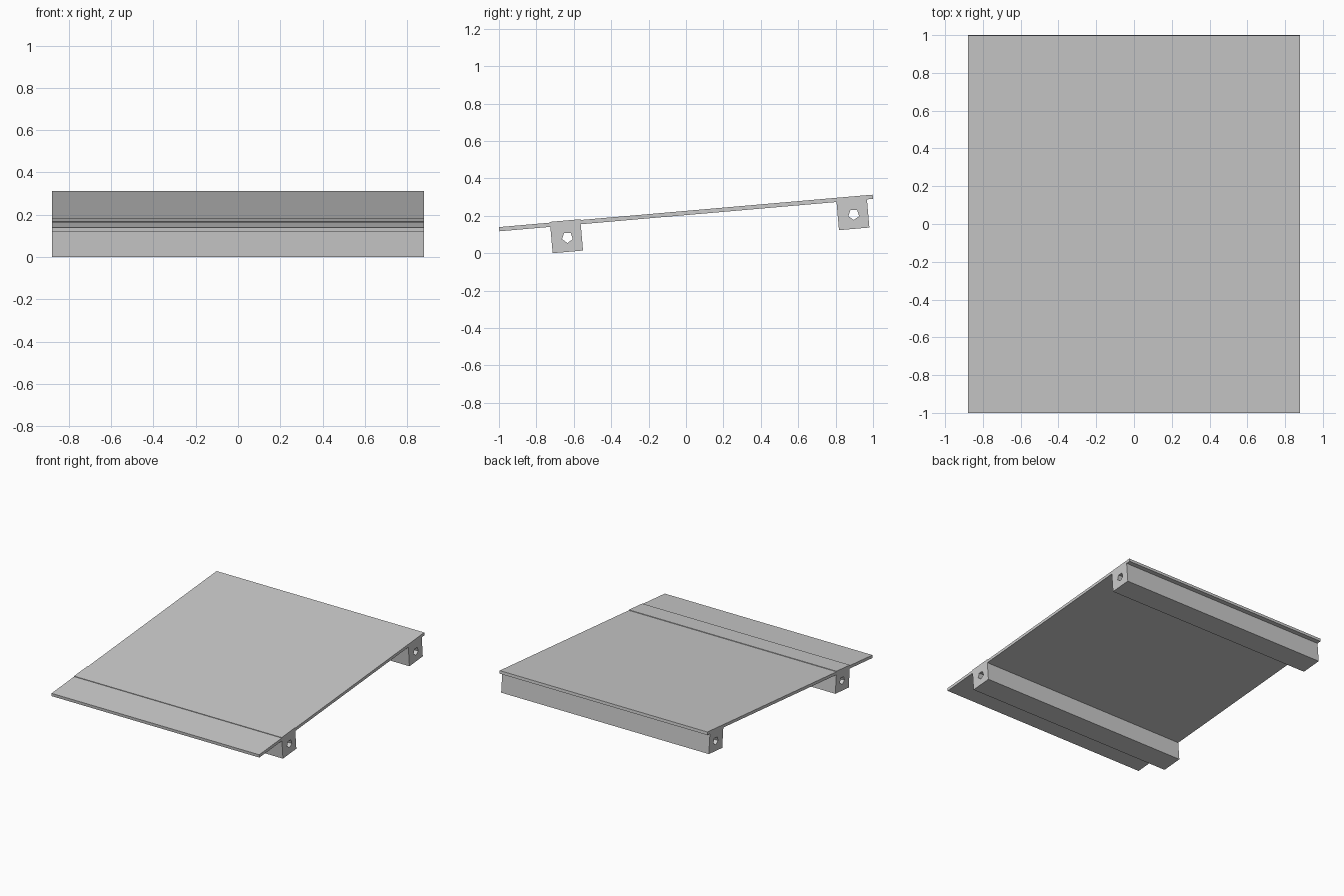
import bpy
from math import cos, sin, pi, radians
from mathutils import Matrix

cube = bpy.data.objects.get("Cube")
if cube:
    bpy.data.objects.remove(cube, do_unlink=True)

TILT = radians(4.96)
HALF_WIDTH = 0.88

grey = bpy.data.materials.new("plain grey")
grey.use_nodes = True
colour = (0.6, 0.6, 0.6, 1)
grey.diffuse_color = colour
grey.node_tree.nodes["Principled BSDF"].inputs["Base Color"].default_value = colour

# Curve axes (x, y, z) become world (y, z, x)
SIDEWAYS = Matrix(((0, 0, 1, 0), (1, 0, 0, 0), (0, 1, 0, 0), (0, 0, 0, 1)))


def extruded_part(name, y, z, loops):
    """Extrude a tilted side profile, with optional holes, across the width."""
    curve = bpy.data.curves.new(name + " profile", "CURVE")
    curve.dimensions = "2D"
    curve.fill_mode = "BOTH"
    curve.extrude = HALF_WIDTH
    for loop in loops:
        spline = curve.splines.new("POLY")
        spline.points.add(len(loop) - 1)
        for point, (u, v) in zip(spline.points, loop):
            point.co = (u, v, 0, 1)
        spline.use_cyclic_u = True
    helper = bpy.data.objects.new(name + " helper", curve)
    bpy.context.collection.objects.link(helper)
    bpy.context.view_layer.update()
    evaluated = helper.evaluated_get(bpy.context.evaluated_depsgraph_get())
    mesh = bpy.data.meshes.new_from_object(evaluated)
    bpy.data.objects.remove(helper, do_unlink=True)
    bpy.data.curves.remove(curve)

    mesh.transform(Matrix.Translation((0, y, z)) @ SIDEWAYS @ Matrix.Rotation(TILT, 4, "Z"))
    mesh.name = name
    mesh.materials.clear()
    mesh.materials.append(grey)
    for face in mesh.polygons:
        face.use_smooth = False
        face.material_index = 0
    part = bpy.data.objects.new(name, mesh)
    bpy.context.collection.objects.link(part)
    return part


def rectangle(width, height):
    return [(0, 0), (width, 0), (width, height), (0, height)]


def pentagon(u, v, radius):
    # Point down once tilted
    return [(u + radius * cos(a), v + radius * sin(a))
            for a in (-pi / 2 - TILT + i * 2 * pi / 5 for i in range(5))]


# Sloping deck
extruded_part("deck", -0.998, 0.117, [rectangle(2.0055, 0.0225)])

# Cross beams with a bore along each; the front one stands proud of the deck
for name, y, z, height in (("front_beam", -0.713, 0, 0.168),
                           ("rear_beam", 0.818, 0.123, 0.162)):
    extruded_part(name, y, z, [rectangle(0.163, height), pentagon(0.086, 0.077, 0.03)])
